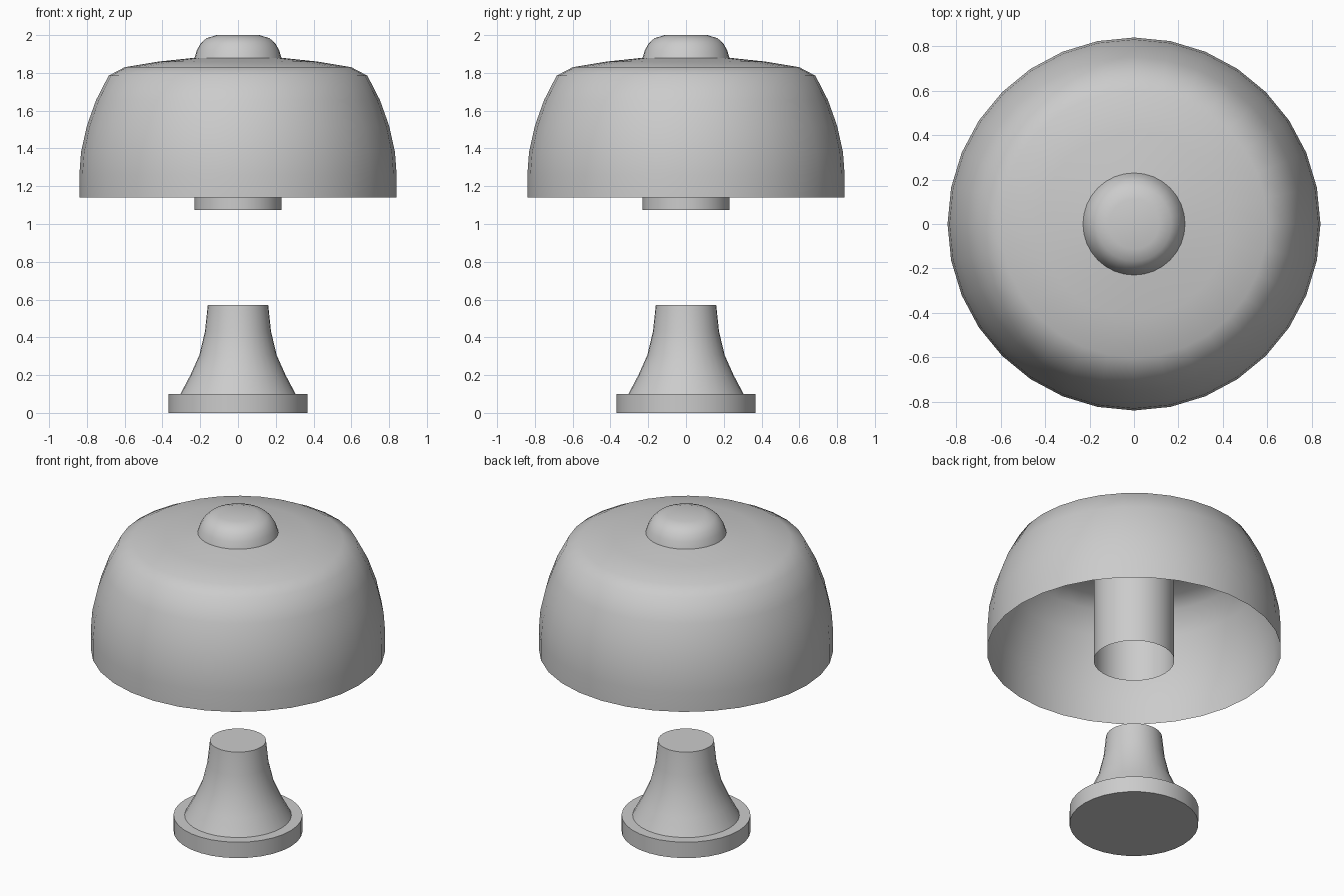
import bpy, bmesh
from math import cos, sin, tau, radians

if "Cube" in bpy.data.objects:
    bpy.data.objects.remove(bpy.data.objects["Cube"])

SEGMENTS = 32


def lathe(name, profile, cap_start=False, cap_end=False):
    """Revolve a list of (radius, height) points around the z axis."""
    bm = bmesh.new()
    rings = [[bm.verts.new((r * cos(tau * i / SEGMENTS), r * sin(tau * i / SEGMENTS), z))
              for i in range(SEGMENTS)] for r, z in profile]
    for low, high in zip(rings, rings[1:]):
        for i in range(SEGMENTS):
            j = (i + 1) % SEGMENTS
            bm.faces.new((low[i], low[j], high[j], high[i]))
    if cap_start:
        bm.faces.new(rings[0][::-1])
    if cap_end:
        bm.faces.new(rings[-1])
    mesh = bpy.data.meshes.new(name)
    bm.to_mesh(mesh)
    bm.free()
    obj = bpy.data.objects.new(name, mesh)
    bpy.context.collection.objects.link(obj)
    bpy.ops.object.select_all(action='DESELECT')
    obj.select_set(True)
    bpy.context.view_layer.objects.active = obj
    bpy.ops.object.shade_smooth_by_angle(angle=radians(60))
    return obj


# Flat round foot with the flared stem rising from it
lathe("lamp_base", [(0.368, 0), (0.368, 0.10), (0.305, 0.10), (0.252, 0.20),
                    (0.205, 0.305), (0.175, 0.43), (0.16, 0.57)],
      cap_start=True, cap_end=True)

# Thin domed shade, open underneath
lathe("lamp_shade", [(0.84, 1.14), (0.84, 1.26), (0.831, 1.38), (0.80, 1.52),
                     (0.752, 1.655), (0.685, 1.785), (0.60, 1.83),
                     (0.42, 1.86), (0.23, 1.88)])

# Hollow centre tube, open at its lower end
lathe("centre_tube", [(0.23, 1.075), (0.23, 1.88)])

# Rounded knob closing the top
lathe("top_knob", [(0.23, 1.88), (0.218, 1.92), (0.198, 1.955), (0.168, 1.983),
                   (0.113, 2.0)], cap_end=True)
